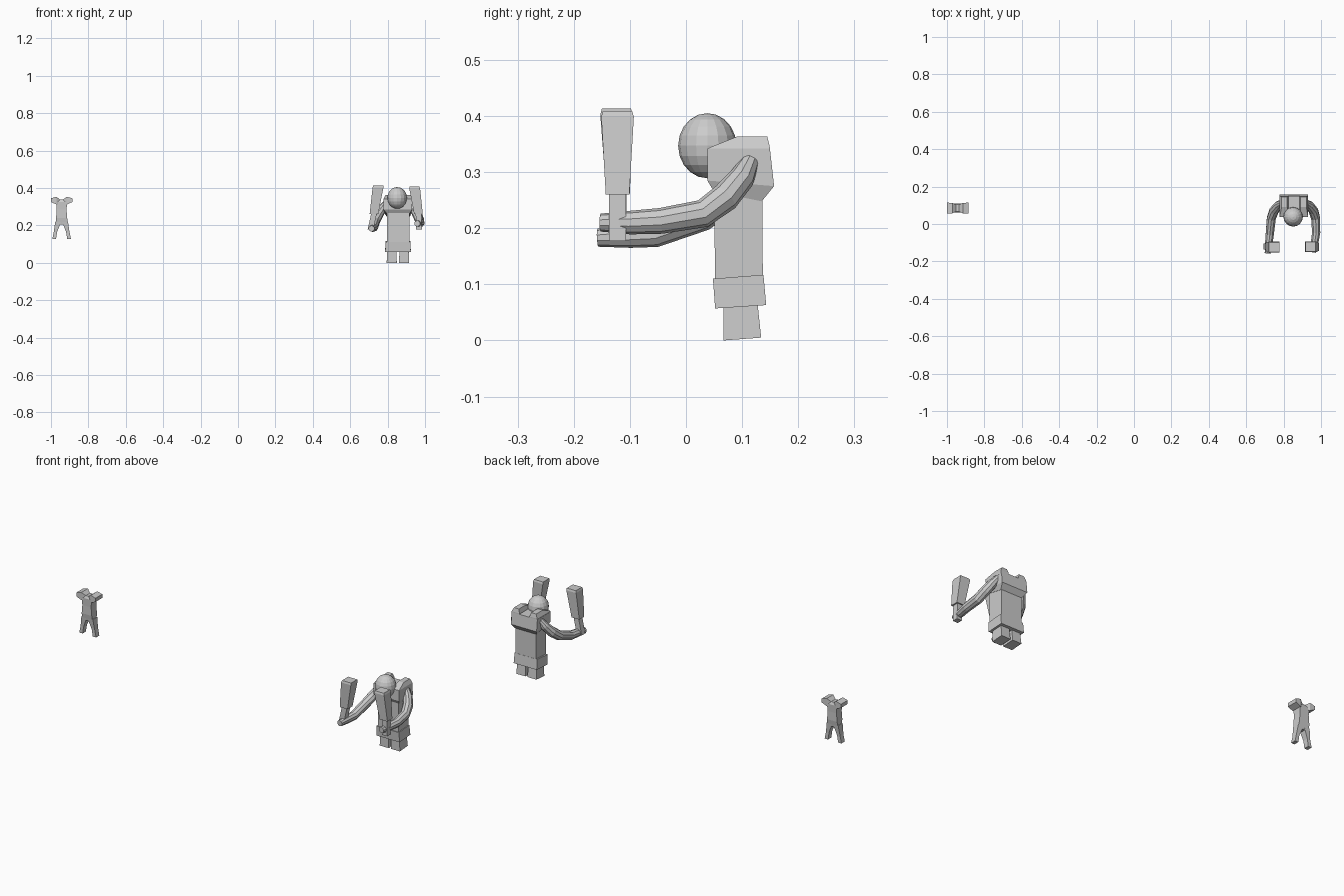
import bpy, bmesh, math
from mathutils import Vector, Matrix

if "Cube" in bpy.data.objects:
    bpy.data.objects.remove(bpy.data.objects["Cube"])


def loft(name, rings):
    """Skin a list of equal-length point rings and cap both ends."""
    bm = bmesh.new()
    vs = [[bm.verts.new(p) for p in r] for r in rings]
    n = len(rings[0])
    for a, b in zip(vs, vs[1:]):
        for i in range(n):
            j = (i + 1) % n
            bm.faces.new((a[i], a[j], b[j], b[i]))
    bm.faces.new(vs[0][::-1])
    bm.faces.new(vs[-1])
    bmesh.ops.recalc_face_normals(bm, faces=bm.faces)
    me = bpy.data.meshes.new(name)
    bm.to_mesh(me)
    bm.free()
    ob = bpy.data.objects.new(name, me)
    bpy.context.collection.objects.link(ob)
    return ob


def rect(x0, x1, y0, y1, z, z_back=None):
    zb = z if z_back is None else z_back
    return [(x0, y0, z), (x1, y0, z), (x1, y1, zb), (x0, y1, zb)]


def block(x, y, z, hx, hy):
    return rect(x - hx, x + hx, y - hy, y + hy, z)


def tube(name, pts, radii, sides=10):
    pts = [Vector(p) for p in pts]
    rings = []
    for i, p in enumerate(pts):
        t = (pts[min(i + 1, len(pts) - 1)] - pts[max(i - 1, 0)]).normalized()
        u = t.cross(Vector((1, 0, 0))).normalized()
        w = t.cross(u)
        rings.append([p + radii[i] * (u * math.cos(a) + w * math.sin(a))
                      for a in (2 * math.pi * k / sides for k in range(sides))])
    return loft(name, rings)


# ---- large figure ----
cx = 0.855

# Legs
for side, s in (("left", -1), ("right", 1)):
    x = cx + s * 0.033
    loft(side + "_leg", [rect(x - 0.027, x + 0.027, 0.067, 0.134, 0.0, 0.005),
                         rect(x - 0.024, x + 0.024, 0.067, 0.126, 0.08)])

# Skirt and torso
loft("skirt", [rect(0.787, 0.924, 0.052, 0.143, 0.057, 0.063),
               rect(0.788, 0.922, 0.048, 0.138, 0.11, 0.117)])
loft("torso", [rect(0.796, 0.918, 0.052, 0.137, 0.10),
               rect(0.796, 0.918, 0.050, 0.136, 0.27)])

# Chest with bevelled back
loft("chest", [rect(0.794, 0.92, 0.05, 0.135, 0.265, 0.248),
               rect(0.778, 0.93, 0.038, 0.157, 0.285, 0.275),
               rect(0.778, 0.93, 0.038, 0.150, 0.338)])

# Shoulder pads either side of the neck
for side, s in (("left", -1), ("right", 1)):
    a, b = sorted((cx + s * 0.03, cx + s * 0.076))
    c, d = sorted((cx + s * 0.036, cx + s * 0.066))
    loft(side + "_shoulder_pad", [rect(a, b, 0.038, 0.150, 0.325),
                                  rect(a, b, 0.038, 0.150, 0.342),
                                  rect(c, d, 0.09, 0.145, 0.363)])

# Head
bm = bmesh.new()
bmesh.ops.create_uvsphere(bm, u_segments=16, v_segments=10, radius=1,
                          matrix=Matrix.Translation((0.851, 0.038, 0.347))
                          @ Matrix.Diagonal((0.052, 0.052, 0.058, 1)))
me = bpy.data.meshes.new("head")
bm.to_mesh(me)
bm.free()
bpy.context.collection.objects.link(bpy.data.objects.new("head", me))

# Arms
radii = [0.016, 0.023, 0.026, 0.025, 0.023, 0.021, 0.016]
tube("right_arm", [(0.92, 0.115, 0.32), (0.94, 0.10, 0.29), (0.96, 0.07, 0.255),
                   (0.971, 0.03, 0.226), (0.974, -0.045, 0.213),
                   (0.966, -0.10, 0.21), (0.958, -0.152, 0.21)], radii)
tube("left_arm", [(0.79, 0.115, 0.32), (0.77, 0.10, 0.288), (0.748, 0.07, 0.25),
                  (0.734, 0.03, 0.22), (0.726, -0.055, 0.189),
                  (0.721, -0.10, 0.186), (0.714, -0.157, 0.183)], radii)

# Clubs: thin handle and flared head
for side, lo, mid, hi in (("right", (0.968, -0.122, 0.177), (0.965, -0.122, 0.26), (0.943, -0.122, 0.409)),
                          ("left", (0.708, -0.12, 0.178), (0.727, -0.121, 0.262), (0.75, -0.124, 0.413))):
    loft(side + "_club_handle", [block(*lo, 0.015, 0.015), block(*mid, 0.015, 0.015)])
    bulge = Vector(mid).lerp(Vector(hi), 0.93)
    loft(side + "_club_head", [block(*mid, 0.023, 0.021), block(*bulge, 0.029, 0.029),
                               block(*hi, 0.027, 0.026)])

# ---- small headless figure ----
sx, sy = -0.943, 0.085

# Torso: broad shoulders, narrower waist, flared hips
loft("small_torso", [block(sx, sy, 0.205, 0.031, 0.017), block(sx, sy, 0.24, 0.030, 0.022),
                     block(sx, sy, 0.285, 0.026, 0.022), block(sx, sy, 0.325, 0.030, 0.024),
                     block(sx, sy, 0.338, 0.018, 0.018)])

for side, s in (("left", -1), ("right", 1)):
    # Legs splay outward to the feet
    loft("small_%s_leg" % side, [block(sx + s * 0.040, sy, 0.127, 0.010, 0.014),
                                 block(sx + s * 0.033, sy, 0.165, 0.009, 0.014),
                                 block(sx + s * 0.018, sy, 0.22, 0.016, 0.019)])
    # Flaring sleeve stubs
    def slab(d, z0, z1, hy):
        x = sx + s * d
        return [(x, sy - hy, z0), (x, sy + hy, z0), (x, sy + hy, z1), (x, sy - hy, z1)]
    loft("small_%s_sleeve" % side, [slab(0.008, 0.315, 0.338, 0.018),
                                    slab(0.028, 0.312, 0.353, 0.028),
                                    slab(0.057, 0.325, 0.345, 0.029)])
